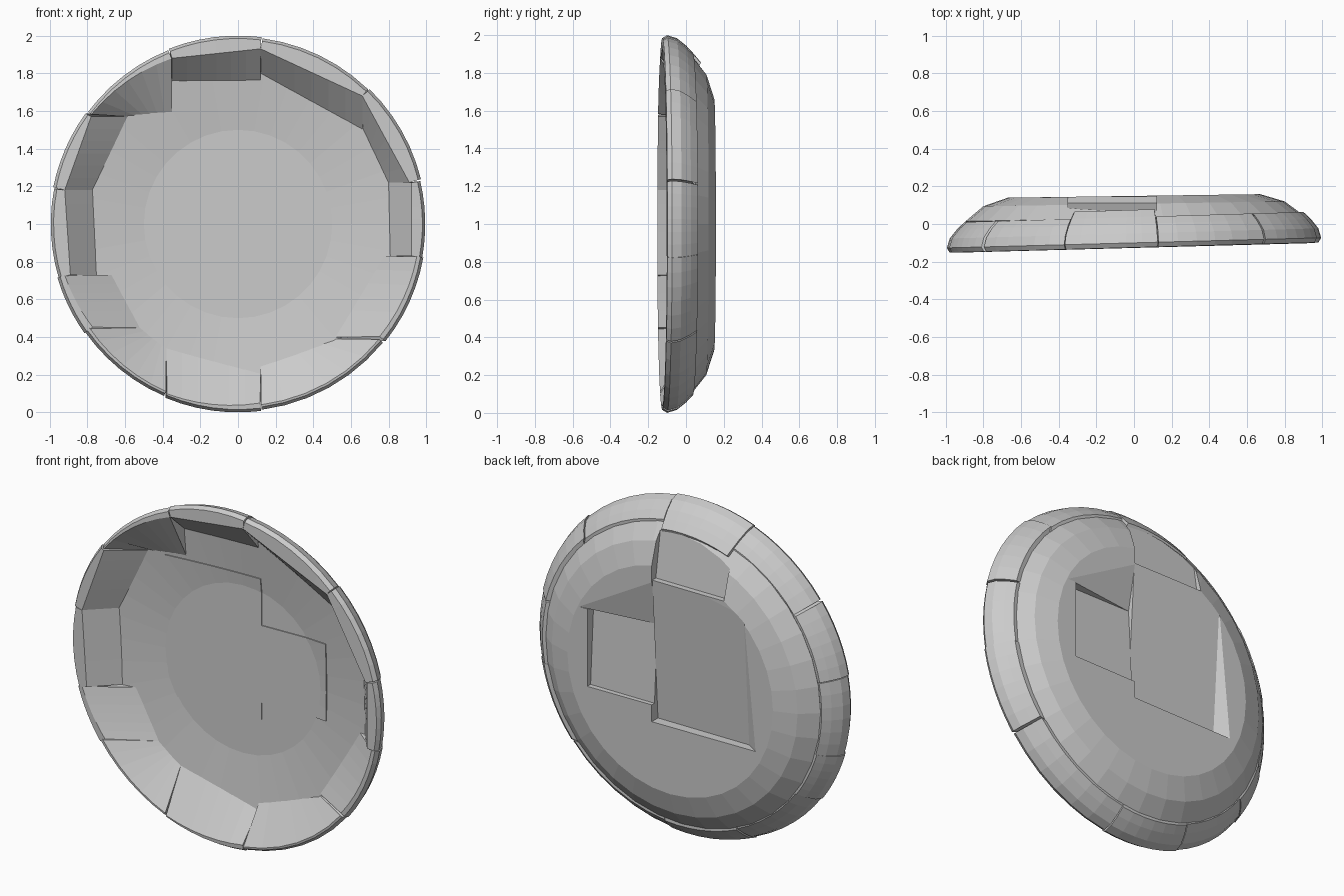
import bpy, bmesh
from math import atan2, cos, sin, pi
from mathutils import Vector

cube = bpy.data.objects.get("Cube")
if cube:
    bpy.data.objects.remove(cube)

stone = bpy.data.materials.new("plain_grey")
stone.use_nodes = True
GREY = (0.6, 0.6, 0.6, 1)
stone.diffuse_color = GREY
stone.node_tree.nodes["Principled BSDF"].inputs["Base Color"].default_value = GREY


def make(name, bm):
    bmesh.ops.recalc_face_normals(bm, faces=bm.faces)
    mesh = bpy.data.meshes.new(name)
    bm.to_mesh(mesh)
    bm.free()
    mesh.materials.append(stone)
    obj = bpy.data.objects.new(name, mesh)
    bpy.context.collection.objects.link(obj)


def polar(r, a, y):
    return Vector((r * cos(a), y, 1 + r * sin(a)))


def loft(rings):
    """Join equal rings of points into a capped solid."""
    bm = bmesh.new()
    rows = [[bm.verts.new(p) for p in ring] for ring in rings]
    n = len(rows[0])
    for a, b in zip(rows, rows[1:]):
        for i in range(n):
            j = (i + 1) % n
            bm.faces.new((a[i], a[j], b[j], b[i]))
    bm.faces.new(rows[0])
    bm.faces.new(rows[-1])
    return bm


# Shallow dish, split into plates; recessed plates are cut off lower
SEAM = 0.12
LEAN = 0.035


def floor_depth(r, x):
    return 0.05 - 0.12 * (r - 0.5) + LEAN * x


def dish(shift):
    # (radius, y, lean to the side), from the front floor over the rim to the back
    profile = [(r, floor_depth(r, 0) + shift, LEAN) for r in (0.5, 0.75, 0.87)]
    profile += [(0.895, 0.032, 0.02), (0.8, 0.107, 0.016), (0.67, 0.149, 0.014)]
    angles = [2 * pi * k / 36 for k in range(36)]
    return loft([[polar(r, a, y + lean * r * cos(a)) for a in angles]
                 for r, y, lean in profile])


def plate(name, x0, x1, z0, z1, extra=(), shift=0):
    """Keep the part of the dish inside the box and below the extra planes."""
    bm = dish(shift)
    planes = [((x0, 0, 1), (-1, 0, 0)), ((x1, 0, 1), (1, 0, 0)),
              ((0, 0, z0), (0, 0, -1)), ((0, 0, z1), (0, 0, 1))]
    for point, outward in planes + list(extra):
        geom = bm.verts[:] + bm.edges[:] + bm.faces[:]
        bmesh.ops.bisect_plane(bm, geom=geom, dist=1e-5, plane_co=point,
                               plane_no=outward, clear_outer=True)
        rim = [e for e in bm.edges if e.is_boundary]
        if rim:
            bmesh.ops.holes_fill(bm, edges=rim, sides=0)
    make(name, bm)


def back_cut(*points):
    """Plane through three points, facing the back."""
    a, b, c = map(Vector, points)
    normal = (b - a).cross(c - a)
    return (a, normal if normal.y > 0 else -normal)


# Tilted backs: sunken plates, the ledge at the top and the sloping walls
large_back = back_cut((0, 0.092, 0.73), (1, 0.092, 0.73), (0, 0.146, 1.57))
large_wall = back_cut((-0.48, 0.092, 0.73), (-0.57, 0.15, 0.73), (-0.48, 0.146, 1.57))
ledge_back = back_cut((0, 0.112, 1.57), (1, 0.112, 1.57), (0, 0.082, 1.76))
small_back = back_cut((0, 0.125, 0.83), (1, 0.125, 0.83), (0, 0.097, 1.29))
small_slope = back_cut((SEAM, 0.151, 1.56), (0.56, 0.157, 1.31), (SEAM, 0.097, 1.29))

plate("large_recessed_plate", -0.48, SEAM, 0.73, 1.57, [large_back], -0.006)
plate("right_side_plate", -1, -0.48, 0.73, 1.57, [large_wall])
plate("top_recessed_plate", -0.35, SEAM, 1.57, 2, [ledge_back])
plate("upper_right_plate", -1, -0.35, 1.57, 2)
plate("lower_right_plate", -1, SEAM, 0, 0.73)
plate("upper_left_plate", SEAM, 1, 1.29, 2, [small_slope])
plate("small_recessed_plate", SEAM, 0.54, 0.83, 1.29, [small_back], -0.006)
plate("left_side_plate", 0.54, 1, 0.83, 1.29)
plate("lower_left_plate", SEAM, 1, 0, 0.83)

# Rim stones: front lip and foot of the inner wall at each end, as (x, z)
RIM = {
    "top": [(-.35, 1.88), (-.35, 1.75), (.12, 1.93), (.12, 1.75)],
    "upper_left": [(.12, 1.93), (.12, 1.79), (.66, 1.68), (.66, 1.49)],
    "left_shoulder": [(.66, 1.68), (.66, 1.5), (.91, 1.22), (.79, 1.22)],
    "left": [(.92, 1.22), (.79, 1.22), (.92, .83), (.8, .83)],
    "lower_left": [(.95, .83), (.76, .83), (.75, .4), (.5, .4)],
    "bottom_left": [(.75, .39), (.5, .39), (.12, .04), (.12, .26)],
    "bottom": [(.12, .05), (.12, .22), (-.38, .1), (-.38, .36)],
    "bottom_right": [(-.38, .11), (-.38, .36), (-.79, .45), (-.5, .45)],
    "lower_right": [(-.77, .45), (-.5, .45), (-.92, .73), (-.65, .73)],
    "right": [(-.89, .73), (-.74, .73), (-.92, 1.18), (-.76, 1.18)],
    "right_shoulder": [(-.92, 1.18), (-.76, 1.18), (-.78, 1.57), (-.57, 1.57)],
    "upper_right": [(-.78, 1.58), (-.57, 1.57), (-.35, 1.88), (-.35, 1.57)],
}
STEPS = 6
GAP = 0.003
CENTRE = Vector((0, 0, 1))
for i, (name, ends) in enumerate(RIM.items()):
    lip0, foot0, lip1, foot1 = [Vector((x, 0, z)) for x, z in ends]
    a0, a1 = [atan2(p.z - 1, p.x) for p in (lip0, lip1)]
    if a1 > a0:
        a1 -= 2 * pi
    r0, r1 = [(p - CENTRE).length for p in (lip0, lip1)]
    grow = 1 - 0.006 * (i % 2)
    # Outer profile as (radius, y); the top stone wraps further back
    profile = [(0.985, -0.125), (1, -0.1), (0.985, -0.05), (0.945, 0), (0.905, 0.037)]
    if name == "top":
        profile.append((0.86, 0.075))
    rings = []
    for k in range(STEPS + 1):
        t = k / STEPS
        a = a0 - GAP + (a1 - a0 + 2 * GAP) * t
        # Wide lower stones follow the arc, the others have a straight lip
        lip = polar(r0 + (r1 - r0) * t, a, 0) if min(r0, r1) > 0.945 else lip0.lerp(lip1, t)
        lip.y = -0.127 + 0.027 * lip.x
        foot = foot0.lerp(foot1, t)
        foot.y = floor_depth((foot - CENTRE).length, foot.x) + 0.01
        outer = [polar(r * grow, a, y + 0.027 * cos(a)) for r, y in profile]
        rings.append([lip] + outer + [foot])
    make(name + "_rim_stone", loft(rings))
